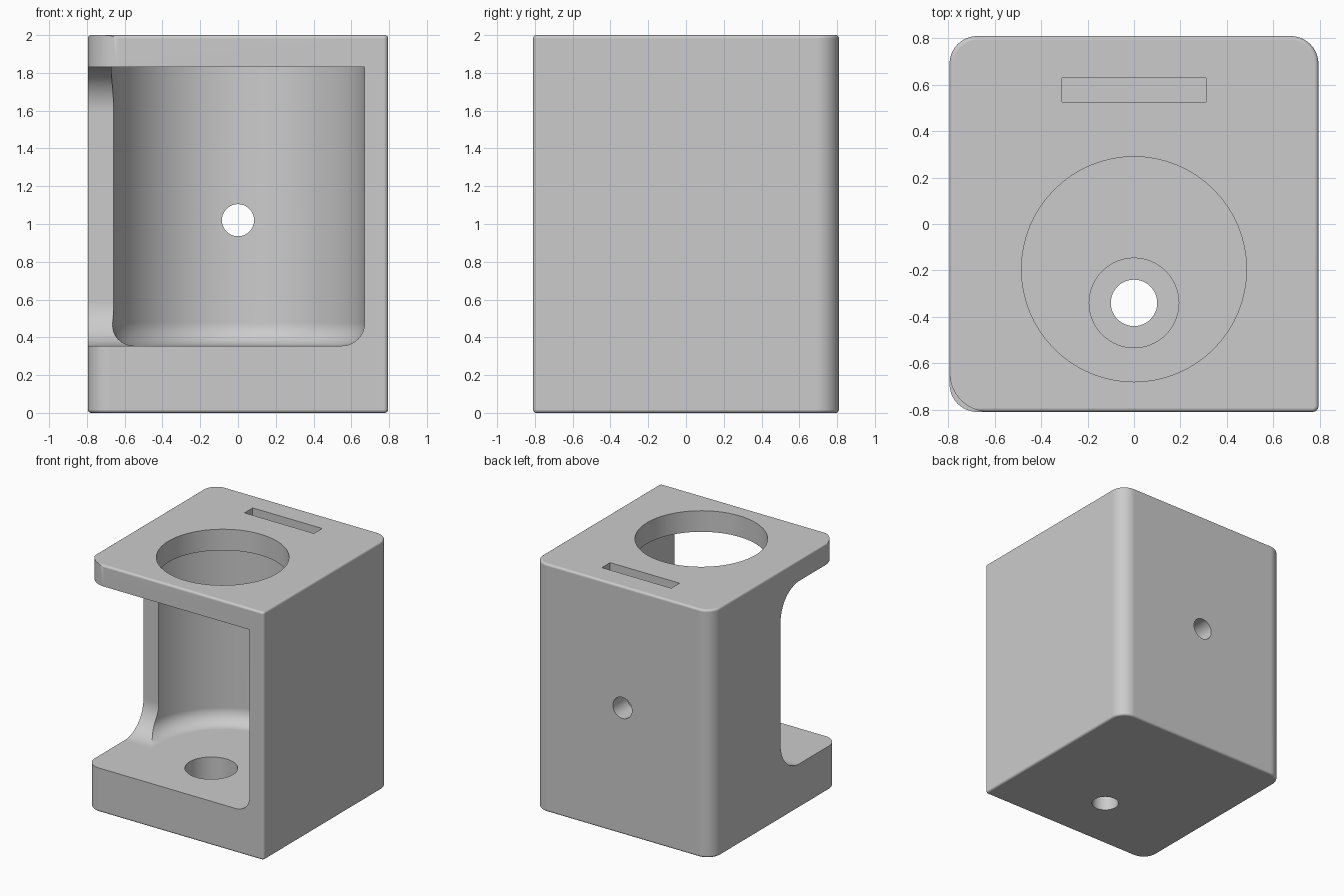
import bpy, bmesh
from math import sin, cos, pi, radians
from mathutils import Matrix

if "Cube" in bpy.data.objects:
    bpy.data.objects.remove(bpy.data.objects["Cube"], do_unlink=True)

HX, HY, H = 0.795, 0.81, 2.0
FLOOR, CEIL = 0.355, 1.83
CY, CAV_R = -0.195, 0.67

grey = bpy.data.materials.new("plain grey")
grey.use_nodes = True
grey.diffuse_color = (0.6, 0.6, 0.6, 1)
grey.node_tree.nodes["Principled BSDF"].inputs["Base Color"].default_value = (0.6, 0.6, 0.6, 1)


def arc(cx, cy, r, a0, a1, n):
    angles = [radians(a0 + (a1 - a0) * i / n) for i in range(n + 1)]
    return [(cx + r * cos(a), cy + r * sin(a)) for a in angles]


def loft(name, rings):
    """Closed solid through a stack of (outline, z) rings of equal point count."""
    bm = bmesh.new()
    loops = [[bm.verts.new((x, y, z)) for x, y in pts] for pts, z in rings]
    bm.faces.new(loops[0][::-1])
    bm.faces.new(loops[-1])
    for low, high in zip(loops, loops[1:]):
        for i in range(len(low)):
            j = (i + 1) % len(low)
            bm.faces.new((low[i], low[j], high[j], high[i]))
    bmesh.ops.recalc_face_normals(bm, faces=bm.faces)
    mesh = bpy.data.meshes.new(name)
    bm.to_mesh(mesh)
    bm.free()
    mesh.materials.append(grey)
    obj = bpy.data.objects.new(name, mesh)
    bpy.context.collection.objects.link(obj)
    return obj


def prism(name, outline, z0, z1):
    return loft(name, [(outline, z0), (outline, z1)])


def cylinder(name, x, y, r, z0, z1):
    return prism(name, arc(x, y, r, 0, 360, 64)[:-1], z0, z1)


def fillet(r, n):
    """Pairs of (inset, height) for a quarter-round rim rising from its flat end."""
    return [(r * (1 - sin(a)), r * (1 - cos(a))) for a in (pi / 2 * i / n for i in range(n + 1))]


# Outer block: three round upright corners and one nearly sharp one
R, S, RIM = 0.12, 0.025, 0.018


def block_outline(d):
    return (arc(HX - S, -HY + S, S - d, -90, 0, 4) + arc(HX - R, HY - R, R - d, 0, 90, 10)
            + arc(-HX + R, HY - R, R - d, 90, 180, 10)
            + arc(-HX + R, -HY + R, R - d, 180, 270, 10))


rim = fillet(RIM, 4)
body = loft("holder_body", [(block_outline(d), h) for d, h in rim]
            + [(block_outline(d), H - h) for d, h in reversed(rim)])

cutters = []


# Main U-shaped cavity with a filleted floor
def cavity_outline(d):
    return [(d - CAV_R, -1.5), (CAV_R - d, -1.5)] + arc(0, CY, CAV_R - d, 0, 180, 64)


cutters.append(loft("cavity_cutter",
                    [(cavity_outline(d), FLOOR + h) for d, h in fillet(0.12, 8)]
                    + [(cavity_outline(0), CEIL)]))

# Side window, profile drawn in y-z and turned to run along x
F, BACK = 0.24, -0.07
window = prism("window_cutter",
               [(-1.5, FLOOR)] + arc(BACK - F, FLOOR + F, F, -90, 0, 14)
               + arc(BACK - F, CEIL - F, F, 0, 90, 14) + [(-1.5, CEIL)],
               -1.2, -0.3)
window.data.transform(Matrix(((0, 0, 1, 0), (1, 0, 0, 0), (0, 1, 0, 0), (0, 0, 0, 1))))
cutters.append(window)

# Larger rounding on the free corner of the top plate
T = 0.17
cutters.append(prism("corner_cutter",
                     [(-1, -1), (-1, -HY + T)]
                     + arc(-HX + T, -HY + T, T, 180, 270, 14) + [(-HX + T, -1)],
                     CEIL - 0.1, H + 0.2))

# Top opening, stepped floor hole and top slot
cutters.append(cylinder("top_hole_cutter", 0, CY, 0.485, CEIL - 0.2, H + 0.2))
cutters.append(cylinder("floor_recess_cutter", 0, -0.34, 0.193, 0.13, FLOOR + 0.2))
cutters.append(cylinder("floor_hole_cutter", 0, -0.34, 0.1, -0.2, 0.3))
cutters.append(prism("slot_cutter", [(-0.31, 0.525), (0.31, 0.525), (0.31, 0.63), (-0.31, 0.63)],
                     0.8, H + 0.2))

# Round hole through the back wall
back = cylinder("back_hole_cutter", 0, 0, 0.085, 0.3, 1.2)
back.data.transform(Matrix.Translation((0, 0, 1.02)) @ Matrix.Rotation(-pi / 2, 4, 'X'))
cutters.append(back)

# Apply the cuts in turn
bpy.ops.object.select_all(action='DESELECT')
bpy.context.view_layer.objects.active = body
body.select_set(True)
for cutter in cutters:
    mod = body.modifiers.new("cut", 'BOOLEAN')
    mod.operation, mod.solver, mod.object = 'DIFFERENCE', 'EXACT', cutter
    bpy.ops.object.modifier_apply(modifier=mod.name)
    bpy.data.objects.remove(cutter, do_unlink=True)

# Smooth fillets, crisp edges, flat large faces
bpy.ops.object.shade_smooth_by_angle(angle=radians(30))
normals = body.modifiers.new("flat_faces", 'WEIGHTED_NORMAL')
normals.keep_sharp = True
